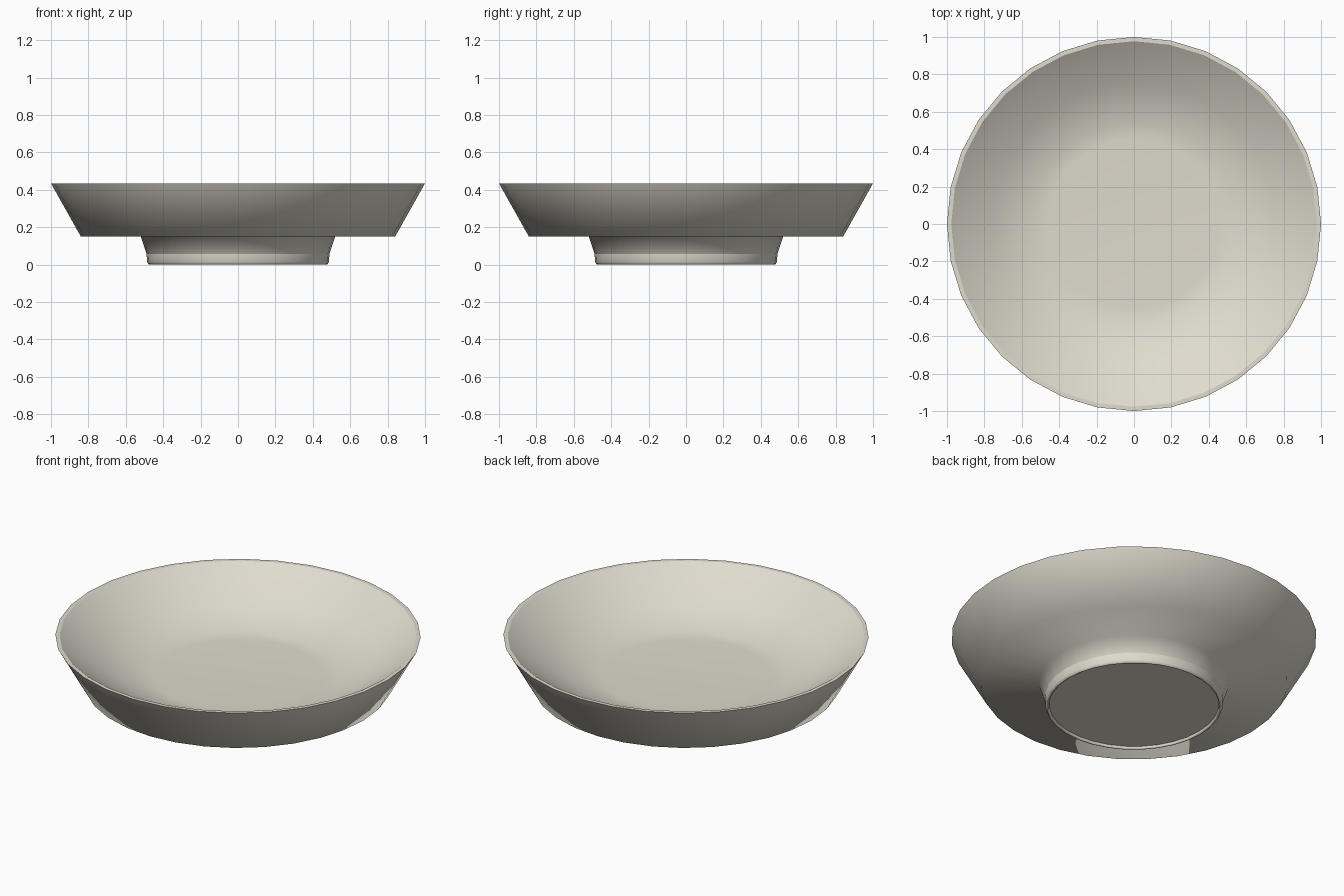
import bpy, bmesh, math

if "Cube" in bpy.data.objects:
    bpy.data.objects.remove(bpy.data.objects["Cube"])

SIDES = 32

glaze = bpy.data.materials.new("cream_glaze")
glaze.diffuse_color = (0.74, 0.71, 0.62, 1.0)
glaze.use_nodes = True
glaze.node_tree.nodes["Principled BSDF"].inputs["Base Color"].default_value = glaze.diffuse_color


def lathe(name, profile, closed=False, sharp_rings=()):
    """Spin a (radius, height) profile around z; radius 0 becomes a pole."""
    bm = bmesh.new()
    rings = []
    for r, z in profile:
        if r == 0:
            rings.append([bm.verts.new((0, 0, z))] * SIDES)
        else:
            rings.append([bm.verts.new((r * math.cos(2 * math.pi * i / SIDES),
                                        r * math.sin(2 * math.pi * i / SIDES), z))
                          for i in range(SIDES)])
    pairs = list(zip(rings, rings[1:]))
    if closed:
        pairs.append((rings[-1], rings[0]))
    for a, b in pairs:
        for i in range(SIDES):
            j = (i + 1) % SIDES
            bm.faces.new(list(dict.fromkeys((a[i], a[j], b[j], b[i]))))
    bmesh.ops.recalc_face_normals(bm, faces=bm.faces)
    for f in bm.faces:
        f.smooth = True
    for k in sharp_rings:
        for i in range(SIDES):
            bm.edges.get((rings[k][i], rings[k][(i + 1) % SIDES])).smooth = False
    mesh = bpy.data.meshes.new(name)
    bm.to_mesh(mesh)
    bm.free()
    mesh.materials.append(glaze)
    obj = bpy.data.objects.new(name, mesh)
    bpy.context.collection.objects.link(obj)
    return obj


# Dish: base, tapered neck, flat underside, flared wall, thin rim, sloping inside, floor
lathe("bowl", [
    (0, 0.015), (0.475, 0.015), (0.52, 0.15), (0.84, 0.15),
    (1.0, 0.435), (0.977, 0.435),
    (0.75, 0.28), (0.54, 0.205), (0.46, 0.2), (0, 0.2),
], sharp_rings=(1, 4, 5))

# Foot: slim ring around the base with softened lower edges
lathe("foot_ring", [
    (0.465, 0.015), (0.468, 0.004), (0.474, 0.0), (0.48, 0.003),
    (0.486, 0.015), (0.489, 0.058), (0.475, 0.06),
], closed=True, sharp_rings=(5,))
